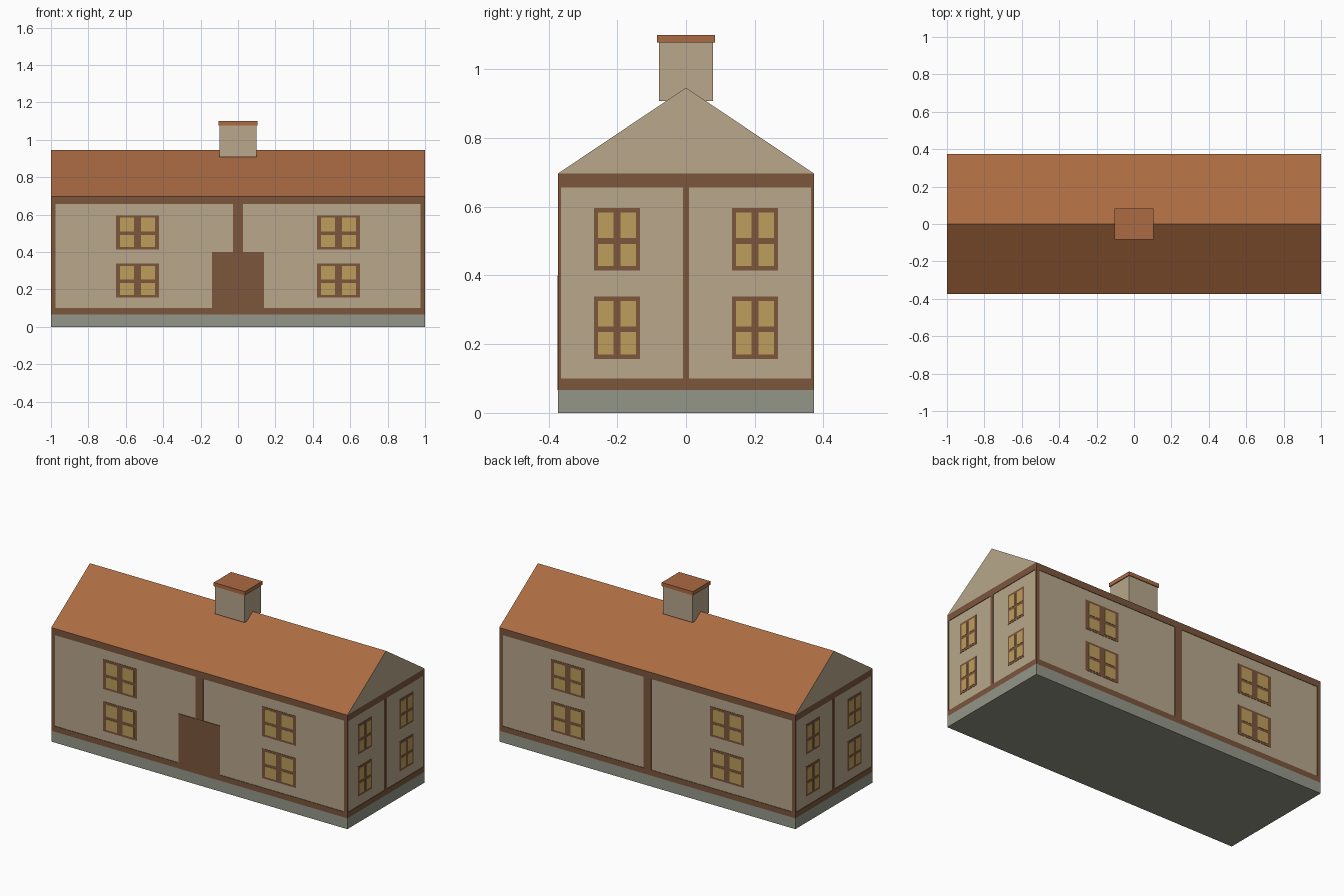
import bpy

# Remove the default cube
if "Cube" in bpy.data.objects:
    bpy.data.objects.remove(bpy.data.objects["Cube"], do_unlink=True)


def material(name, rgb):
    m = bpy.data.materials.new(name)
    m.use_nodes = True
    m.diffuse_color = (*rgb, 1)
    m.node_tree.nodes["Principled BSDF"].inputs["Base Color"].default_value = (*rgb, 1)
    return m


PLASTER = material("plaster", (0.48, 0.39, 0.26))
TIMBER = material("dark timber", (0.2, 0.093, 0.046))
TILE = material("clay tile", (0.41, 0.147, 0.055))
GLASS = material("amber glass", (0.51, 0.34, 0.108))
STONE = material("grey stone", (0.3, 0.307, 0.25))

HX, HY = 1.0, 0.373          # half footprint
BASE, EAVES, RIDGE = 0.066, 0.696, 0.946
SKIN = 0.003                 # depth of the plaster behind the timber


def mesh_object(name, verts, faces, mats):
    me = bpy.data.meshes.new(name)
    me.from_pydata(verts, [], faces)
    for m in mats:
        me.materials.append(m)
    ob = bpy.data.objects.new(name, me)
    bpy.context.collection.objects.link(ob)
    return ob


def box(name, xs, ys, zs, mat):
    x, y, z = sorted(xs), sorted(ys), sorted(zs)
    verts = [(a, b, c) for a in x for b in y for c in z]
    faces = [(0, 1, 3, 2), (4, 6, 7, 5), (0, 4, 5, 1),
             (2, 3, 7, 6), (0, 2, 6, 4), (1, 5, 7, 3)]
    return mesh_object(name, verts, faces, [mat])


def slab(name, hx, hy, z0, z1, mat):
    return box(name, (-hx, hx), (-hy, hy), (z0, z1), mat)


def plate(name, side, along, zs, lift, mat):
    """Thin plate on a wall; side is front, back, left or right."""
    sign = 1 if side in ("back", "left") else -1
    half = HY if side in ("front", "back") else HX
    depth = (sign * (half - 0.006), sign * (half - SKIN + lift))
    if side in ("front", "back"):
        return box(f"{side}_{name}", along, depth, zs, mat)
    return box(f"{side}_{name}", depth, along, zs, mat)


# Body: stone base, plaster walls, timber sill and wall beams
slab("stone_base", HX, HY, 0, BASE, STONE)
slab("plaster_walls", HX - SKIN, HY - SKIN, BASE, EAVES, PLASTER)
slab("sill_beam", HX, HY, BASE, 0.1, TIMBER)
slab("top_beam", HX, HY, 0.656, EAVES, TIMBER)

# Corner posts
for sx, nx in ((1, "left"), (-1, "right")):
    for sy, ny in ((1, "back"), (-1, "front")):
        box(f"{ny}_{nx}_corner_post", (sx * HX, sx * (HX - 0.024)),
            (sy * HY, sy * (HY - 0.009)), (0.1, 0.656), TIMBER)

# Middle posts and four windows on every wall
# side groups: post half width, window centre, half width, frame border, bar half width
WALLS = {"front": (0.026, 0.537, 0.115, 0.021, 0.019),
         "left": (0.009, 0.201, 0.067, 0.012, 0.0105)}
WALLS["back"], WALLS["right"] = WALLS["front"], WALLS["left"]

for side, (post, centre, half, border, bar) in WALLS.items():
    plate("middle_post", side, (-post, post), (0.1, 0.656), SKIN, TIMBER)
    for s in (-1, 1):
        for level, z in (("lower", 0.248), ("upper", 0.505)):
            c = s * centre
            plate(f"{level}_window_frame", side, (c - half, c + half),
                  (z - 0.091, z + 0.091), 0.0015, TIMBER)
            for p in (-1, 1):
                for lo, hi in ((-0.078, -0.013), (0.004, 0.078)):
                    plate(f"{level}_window_pane", side,
                          (c + p * bar, c + p * (half - border)),
                          (z + lo, z + hi), SKIN, GLASS)

# Door
plate("door", "front", (-0.139, 0.139), (BASE, 0.4), SKIN + 0.001, TIMBER)

# Gabled roof: tiled slopes, plaster gables
profile = [(-HY, EAVES), (HY, EAVES), (0, RIDGE)]
roof = mesh_object("gabled_roof",
                   [(x, y, z) for x in (-HX, HX) for y, z in profile],
                   [(0, 2, 1), (3, 4, 5), (0, 3, 5, 2), (1, 2, 5, 4), (0, 1, 4, 3)],
                   [TILE, PLASTER])
for f in roof.data.polygons:
    f.material_index = 1 if abs(f.normal.x) > 0.9 else 0

# Chimney
slab("chimney_stack", 0.1, 0.079, 0.908, 1.077, PLASTER)
slab("chimney_cap", 0.105, 0.084, 1.077, 1.1, TILE)
